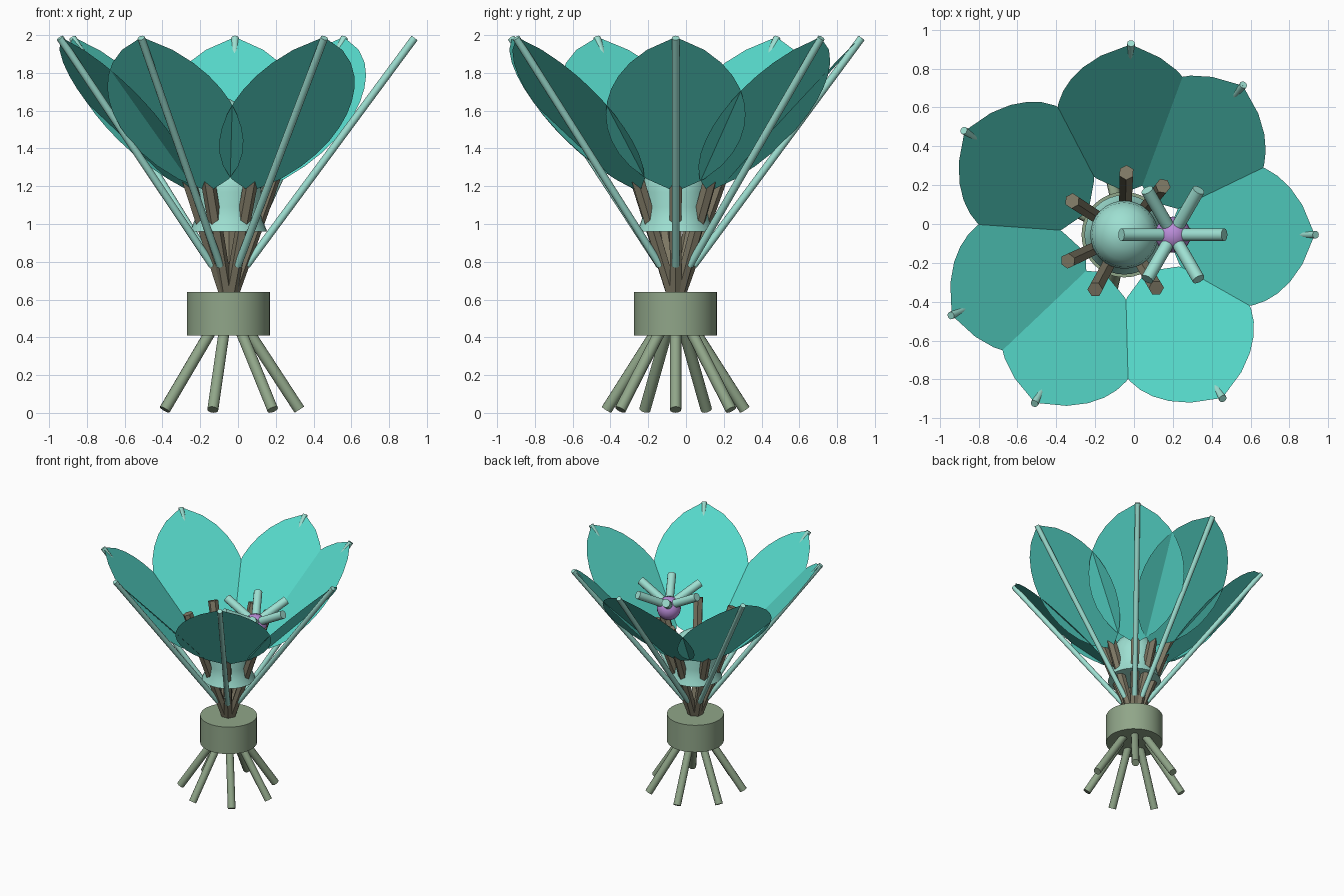
import bpy, bmesh
from math import sin, cos, radians, sqrt, hypot
from mathutils import Vector

cube = bpy.data.objects.get("Cube")
if cube:
    bpy.data.objects.remove(cube, do_unlink=True)

AXIS = Vector((-0.05, -0.055, 0))          # centre line of the bouquet
ANGLES = (0, 51.5, 88, 147, 205, 242, 301)  # directions of the petals


def material(name, rgb):
    m = bpy.data.materials.new(name)
    m.use_nodes = True
    m.diffuse_color = (*rgb, 1)
    m.node_tree.nodes["Principled BSDF"].inputs["Base Color"].default_value = (*rgb, 1)
    return m


TURQUOISE = material("turquoise", (0.095, 0.70, 0.60))
PALE = material("pale_teal", (0.34, 0.74, 0.64))
SAGE = material("sage_green", (0.28, 0.38, 0.25))
BROWN = material("olive_brown", (0.21, 0.19, 0.13))
PURPLE = material("purple", (0.50, 0.27, 0.70))


def make(name, bm, mat, smooth=True):
    mesh = bpy.data.meshes.new(name)
    bm.to_mesh(mesh)
    bm.free()
    mesh.materials.append(mat)
    ob = bpy.data.objects.new(name, mesh)
    bpy.context.collection.objects.link(ob)
    if smooth:
        bpy.ops.object.select_all(action="DESELECT")
        ob.select_set(True)
        bpy.context.view_layer.objects.active = ob
        bpy.ops.object.shade_smooth_by_angle(angle=radians(40))
    return ob


def polar(angle, r, z, centre=AXIS):
    a = radians(angle)
    return centre + Vector((r * cos(a), r * sin(a), z))


def rod(name, start, end, r1, r2, mat, sides=12, smooth=True):
    bm = bmesh.new()
    d = end - start
    bmesh.ops.create_cone(bm, cap_ends=True, segments=sides, radius1=r1,
                          radius2=r2, depth=d.length)
    bm.transform(d.to_track_quat("Z", "Y").to_matrix().to_4x4())
    bmesh.ops.translate(bm, verts=bm.verts, vec=(start + end) / 2)
    return make(name, bm, mat, smooth)


def petal(name, angle, half_width=0.37, steps=12):
    # flat leaf outline bounded by two circular arcs
    base, tip = polar(angle, 0.22, 1.17), polar(angle, 0.98, 1.99)
    side = Vector((-sin(radians(angle)), cos(radians(angle)), 0))
    half = (tip - base).length / 2
    radius = (half ** 2 + half_width ** 2) / (2 * half_width)
    bm = bmesh.new()
    ring = []
    for s, order in ((1, range(steps)), (-1, range(steps, 0, -1))):
        for i in order:
            t = i / steps
            w = sqrt(radius ** 2 - (half * (2 * t - 1)) ** 2) - radius + half_width
            ring.append(bm.verts.new(base.lerp(tip, t) + side * s * w))
    bm.faces.new(ring)
    make(name, bm, TURQUOISE, False)


def lathe(name, profile, mat, sides=32):
    bm = bmesh.new()
    rings = [[bm.verts.new(polar(360 * i / sides, r, z)) for i in range(sides)]
             for r, z in profile]
    for low, high in zip(rings, rings[1:]):
        for i in range(sides):
            j = (i + 1) % sides
            bm.faces.new((low[i], low[j], high[j], high[i]))
    bm.faces.new(rings[0][::-1])
    bm.faces.new(rings[-1])
    return make(name, bm, mat)


# Binding drum and splayed feet
lathe("binding_drum", [(0.22, 0.41), (0.22, 0.64)], SAGE)
for i in range(7):
    a = 360 * i / 7
    rod(f"foot_stem_{i + 1}", polar(a, 0.375, 0.017), polar(a, 0.06, 0.5),
        0.03, 0.03, SAGE)

# Petals, their outer ribs and the inner stems
for i, a in enumerate(ANGLES, 1):
    petal(f"petal_{i}", a)
    rod(f"petal_rib_{i}", polar(a, 0.095, 0.78), polar(a, 0.985, 1.985),
        0.02, 0.02, PALE)
    rod(f"inner_stem_{i}", polar(a, 0.01, 0.6), polar(a, 0.32, 1.48),
        0.034, 0.04, BROWN, 6, False)

# Flared bulb in the middle
lathe("centre_bulb", [(0.205, 0.96), (0.18, 1.02), (0.168, 1.09), (0.175, 1.17),
                      (0.165, 1.24), (0.13, 1.3), (0.07, 1.34), (0.01, 1.355)], PALE)

# Pollen ball with six stamens
BALL = Vector((0.2, -0.055, 1.47))
bm = bmesh.new()
bmesh.ops.create_uvsphere(bm, u_segments=20, v_segments=12, radius=0.093)
bmesh.ops.translate(bm, verts=bm.verts, vec=BALL)
make("pollen_ball", bm, PURPLE)
for i in range(6):
    rod(f"stamen_{i + 1}", polar(60 * i, 0.06, 0.055, BALL),
        polar(60 * i, 0.265, 0.165, BALL), 0.033, 0.033, PALE)
